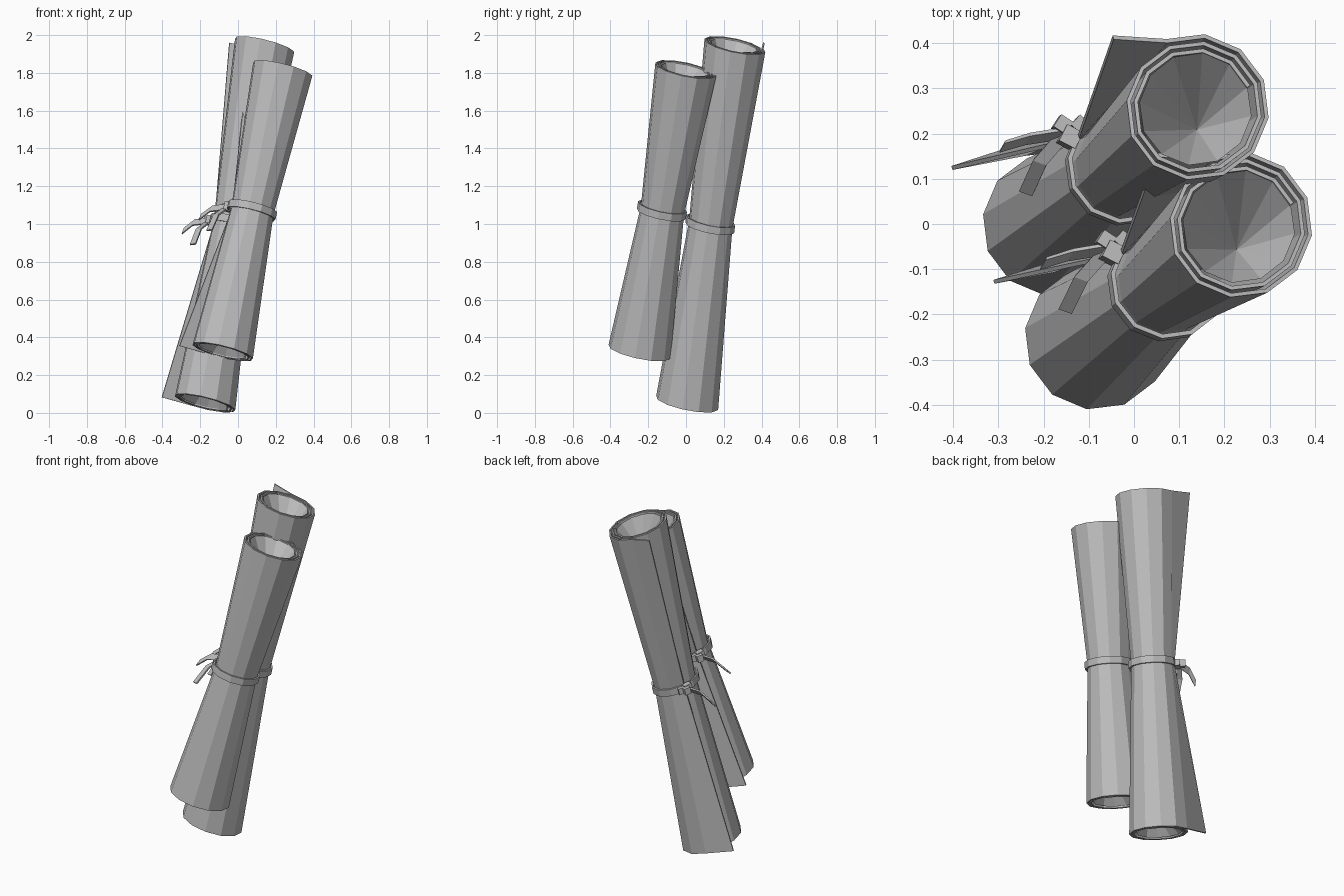
import bpy, bmesh
from math import cos, sin, radians
from mathutils import Vector, Matrix

cube = bpy.data.objects.get("Cube")
if cube:
    bpy.data.objects.remove(cube, do_unlink=True)

grey = bpy.data.materials.new("paper_grey")
grey.use_nodes = True
colour = (0.5, 0.5, 0.5, 1)
grey.diffuse_color = colour
grey.node_tree.nodes["Principled BSDF"].inputs["Base Color"].default_value = colour

STEP = 30
START = 113


def polar(angle, r, z=0):
    return Vector((r * cos(radians(angle)), r * sin(radians(angle)), z))


def finish(name, bm, place, thickness=0):
    """Lean the part into place and give it flat faces and a sheet thickness."""
    for v in bm.verts:
        v.co = place(v.co)
    bmesh.ops.recalc_face_normals(bm, faces=bm.faces)
    mesh = bpy.data.meshes.new(name)
    bm.to_mesh(mesh)
    bm.free()
    mesh.materials.append(grey)
    obj = bpy.data.objects.new(name, mesh)
    bpy.context.collection.objects.link(obj)
    if thickness:
        mod = obj.modifiers.new("thickness", 'SOLIDIFY')
        mod.thickness = thickness
        mod.offset = 0
    return obj


def loft(rows, closed=False):
    """Skin quads between rows of points."""
    bm = bmesh.new()
    grid = [[bm.verts.new(p) for p in row] for row in rows]
    for a, b in zip(grid, grid[1:]):
        n = len(a)
        for i in range(n if closed else n - 1):
            j = (i + 1) % n
            bm.faces.new((a[i], a[j], b[j], b[i]))
    return bm


def spiral(scale, z, tip):
    """Loose outer edge followed by the wound turns, clockwise and inward."""
    pts = [Vector((tip[0], tip[1], z))]
    for i in range(28):
        r = (0.163 - 0.016 * i * STEP / 360) * scale
        pts.append(polar(START - i * STEP, r, z))
    return pts


def scroll(prefix, bottom, top):
    bottom, top = Vector(bottom), Vector(top)
    axis = (top - bottom).normalized()
    mid = (top + bottom) / 2
    half = (top - bottom).length / 2

    def place(p):
        return mid + Vector((p.x, p.y, -0.24 * p.x - 0.2 * p.y)) + axis * p.z

    # Rolled sheet, pinched at the waist, with a flaring loose edge
    rows = [spiral(1.02, -half, (-0.225, 0.122)),
            spiral(0.7, 0, (-0.104, 0.06)),
            spiral(1, half, (-0.183, 0.158))]
    finish(prefix + "_rolled_sheet", loft(rows), place, 0.009)

    # Hollow at each end, closing to a point
    for end, sign in (("top", 1), ("bottom", -1)):
        bm = bmesh.new()
        rim = [bm.verts.new(polar(START + i * STEP, 0.125, sign * (half - 0.006)))
               for i in range(12)]
        apex = bm.verts.new((0.035, -0.02, sign * (half - 0.2)))
        for i in range(12):
            bm.faces.new((rim[i], rim[(i + 1) % 12], apex))
        finish(prefix + "_" + end + "_hollow", bm, place)

    # Ribbon around the waist
    band = [[polar(START + i * STEP, 0.125, z) for i in range(12)] for z in (-0.02, 0.02)]
    finish(prefix + "_ribbon", loft(band, True), place, 0.01)

    # Knot blocks
    bm = bmesh.new()
    for angle, r, size in ((153, 0.137, 0.04), (147, 0.165, 0.032), (138, 0.135, 0.03)):
        m = (Matrix.Translation(polar(angle, r)) @ Matrix.Rotation(radians(angle), 4, 'Z')
             @ Matrix.Diagonal((size, size, size * 1.2, 1)))
        bmesh.ops.create_cube(bm, size=1, matrix=m)
    finish(prefix + "_knot", bm, place)

    # Two hanging ribbon tails
    knot = polar(151, 0.15)
    for i, (reach, side) in enumerate((((-0.06, -0.11, -0.165), (0.014, -0.006, 0.004)),
                                       ((-0.125, -0.018, -0.09), (0.003, 0.008, 0.018)))):
        reach, side = Vector(reach), Vector(side)
        rows = []
        for t, lift in ((0, 0), (0.5, 0.015), (1, 0)):
            p = knot + reach * t + Vector((-lift, 0, lift))
            rows.append([p - side, p + side])
        finish(f"{prefix}_ribbon_tail_{i + 1}", loft(rows), place, 0.009)


scroll("front_scroll", (-0.085, -0.25, 0.325), (0.233, -0.005, 1.82))
scroll("back_scroll", (-0.178, 0.002, 0.053), (0.137, 0.255, 1.947))
